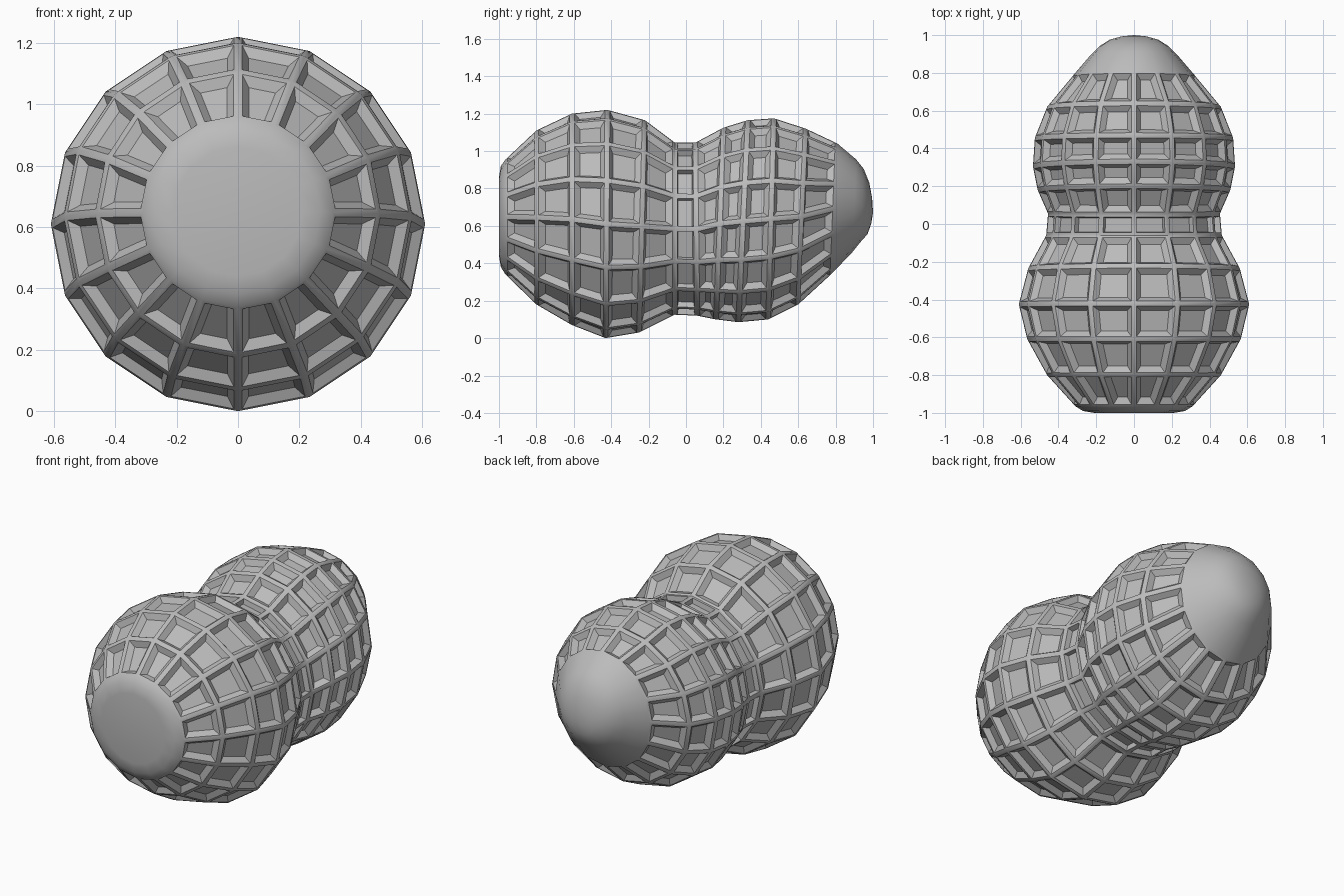
import bpy, bmesh, math

cube = bpy.data.objects.get("Cube")
if cube:
    bpy.data.objects.remove(cube, do_unlink=True)

SIDES = 16
# Each ring: top y, top z, bottom y, bottom z, half width
RINGS = [
    (-1.00, 0.86, -1.00, 0.44, 0.21), (-0.99, 0.92, -0.99, 0.38, 0.27),
    (-0.965, 0.955, -0.965, 0.34, 0.31), (-0.80, 1.11, -0.80, 0.18, 0.46),
    (-0.61, 1.20, -0.61, 0.07, 0.565), (-0.42, 1.22, -0.43, 0.0, 0.61),
    (-0.22, 1.165, -0.25, 0.03, 0.56), (-0.06, 1.045, -0.06, 0.125, 0.465),
    (0.05, 1.045, 0.06, 0.12, 0.455), (0.20, 1.125, 0.16, 0.10, 0.51),
    (0.33, 1.165, 0.28, 0.085, 0.535), (0.47, 1.175, 0.44, 0.10, 0.525),
    (0.64, 1.12, 0.60, 0.18, 0.46), (0.81, 1.04, 0.78, 0.345, 0.315),
    (0.91, 0.955, 0.89, 0.46, 0.225), (0.95, 0.905, 0.93, 0.51, 0.185),
    (0.98, 0.83, 0.97, 0.555, 0.13), (0.995, 0.75, 0.99, 0.61, 0.07),
]
FIRST_ROW, WAIST_ROW, TIP_ROW = 2, 7, 13

shell_mat = bpy.data.materials.new("shell grey")
shell_mat.use_nodes = True
shell_mat.diffuse_color = (0.5, 0.5, 0.5, 1)
shell_mat.node_tree.nodes["Principled BSDF"].inputs["Base Color"].default_value = (0.5, 0.5, 0.5, 1)

# Lofted two-lobed body
bm = bmesh.new()
loops = []
for yt, zt, yb, zb, half in RINGS:
    loop = []
    for i in range(SIDES):
        a = 2 * math.pi * i / SIDES
        c = math.cos(a)
        loop.append(bm.verts.new((half * math.sin(a),
                                  (yt + yb) / 2 + c * (yt - yb) / 2,
                                  (zt + zb) / 2 + c * (zt - zb) / 2)))
    loops.append(loop)
rows = []
for lower, upper in zip(loops, loops[1:]):
    rows.append([bm.faces.new((lower[i], lower[(i + 1) % SIDES],
                               upper[(i + 1) % SIDES], upper[i]))
                 for i in range(SIDES)])
bm.faces.new(loops[0])
tip = bm.verts.new((0, 1.0, 0.67))
for i in range(SIDES):
    bm.faces.new((loops[-1][i], loops[-1][(i + 1) % SIDES], tip))
bmesh.ops.recalc_face_normals(bm, faces=bm.faces)


def recess(faces, rim, slope, depth):
    """Sink each cell into the shell, leaving raised ribs around it."""
    bmesh.ops.inset_individual(bm, faces=faces, thickness=rim, use_even_offset=True)
    bmesh.ops.inset_individual(bm, faces=faces, thickness=slope, depth=-depth,
                               use_even_offset=True)


# Square cells over both lobes, steeper ones round the waist
for r in range(FIRST_ROW, TIP_ROW):
    if r == WAIST_ROW:
        recess(rows[r], 0.014, 0.005, 0.03)
    else:
        recess(rows[r], 0.014, 0.026, 0.028)

# Narrow paired slots around the tip
ring_edges = {e for f in rows[TIP_ROW] for e in f.edges
              if (e.verts[0] in loops[TIP_ROW]) == (e.verts[1] in loops[TIP_ROW])}
tip_verts = set(loops[TIP_ROW] + loops[TIP_ROW + 1])
bmesh.ops.subdivide_edges(bm, edges=list(ring_edges), cuts=1, use_grid_fill=True)
bm.faces.ensure_lookup_table()
slots = [f for f in bm.faces if len(f.verts) == 4
         and sum(v in loops[TIP_ROW] for v in f.verts) == 1
         and sum(v in loops[TIP_ROW + 1] for v in f.verts) == 1]
recess(slots, 0.010, 0.002, 0.015)

bmesh.ops.recalc_face_normals(bm, faces=bm.faces)
mesh = bpy.data.meshes.new("shell")
bm.to_mesh(mesh)
bm.free()
shell = bpy.data.objects.new("shell", mesh)
bpy.context.collection.objects.link(shell)
mesh.materials.append(shell_mat)

bpy.context.view_layer.objects.active = shell
shell.select_set(True)
bpy.ops.object.shade_smooth_by_angle(angle=math.radians(30))
